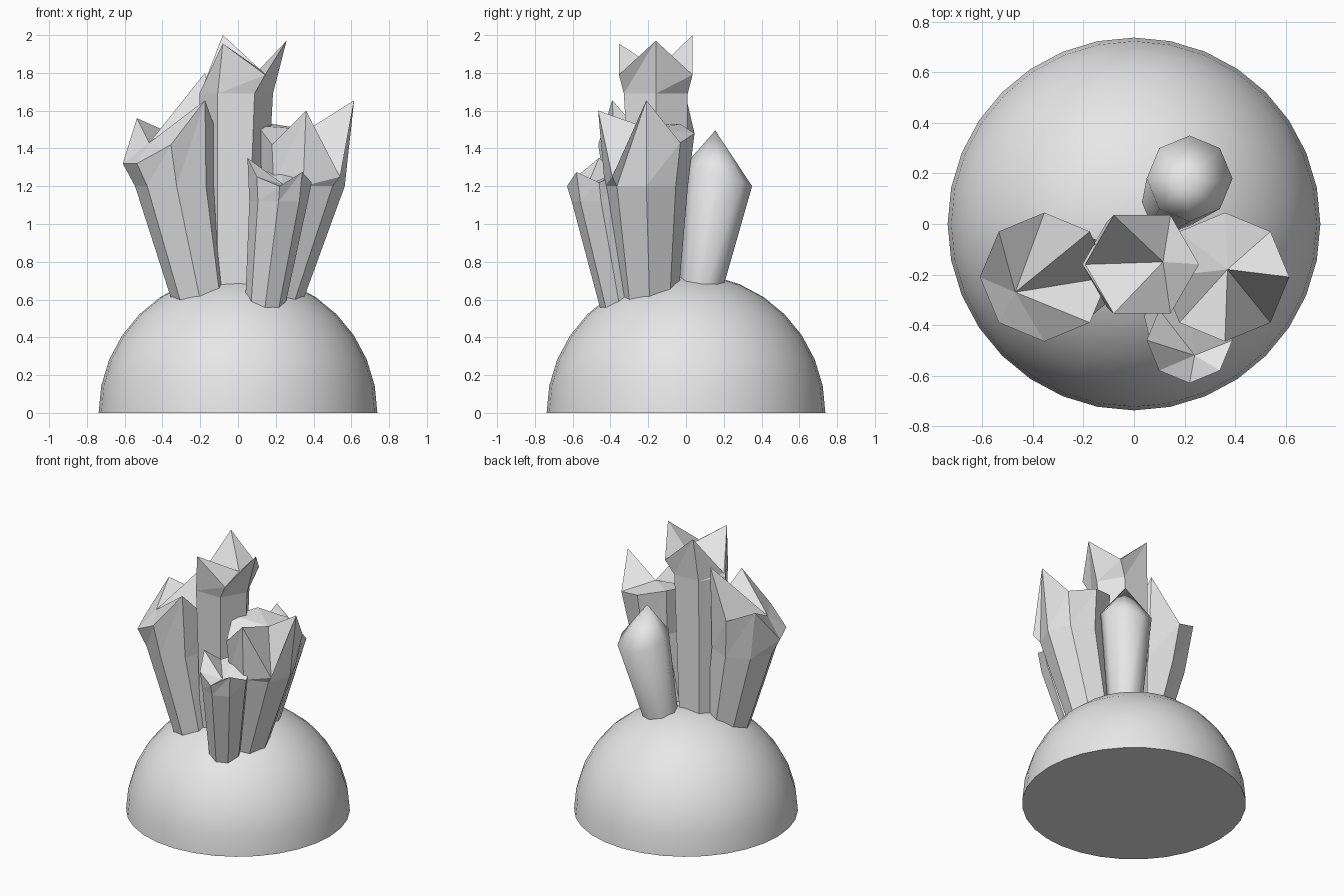
import bpy, bmesh
from math import cos, sin, tau
from mathutils import Vector

if "Cube" in bpy.data.objects:
    bpy.data.objects.remove(bpy.data.objects["Cube"])

grey = bpy.data.materials.new("pale_grey")
grey.diffuse_color = (0.8, 0.8, 0.8, 1)
grey.use_nodes = True
grey.node_tree.nodes["Principled BSDF"].inputs["Base Color"].default_value = grey.diffuse_color


def finish(name, bm, smooth):
    bmesh.ops.recalc_face_normals(bm, faces=bm.faces[:])
    for f in bm.faces:
        f.smooth = smooth and abs(f.normal.z) < 0.999
    me = bpy.data.meshes.new(name)
    bm.to_mesh(me)
    bm.free()
    me.materials.append(grey)
    ob = bpy.data.objects.new(name, me)
    bpy.context.collection.objects.link(ob)
    return ob


def crystal(name, foot, mid, rim, heights, tip, smooth=False):
    """foot / mid: (x, y, z, radius); rim: (x, y, radius) with one height per corner."""
    n = len(heights)
    bm = bmesh.new()

    def ring(x, y, r, zs):
        return [bm.verts.new((x + r * cos(tau * i / n), y + r * sin(tau * i / n), zs[i]))
                for i in range(n)]

    rings = [ring(p[0], p[1], p[3], [p[2]] * n) for p in (foot, mid) if p]
    rings.append(ring(*rim, heights))
    for a, b in zip(rings, rings[1:]):
        for i in range(n):
            j = (i + 1) % n
            q = (a[i], a[j], b[j], b[i])
            if smooth:
                bm.faces.new(q)
            else:
                bm.faces.new((q[0], q[1], q[2]))
                bm.faces.new((q[0], q[2], q[3]))
    top = bm.verts.new(tip)
    for i in range(n):
        bm.faces.new((rings[-1][i], rings[-1][(i + 1) % n], top))
    bm.faces.new(rings[0][::-1])
    return finish(name, bm, smooth)


# Rock dome: lower half of a sphere cut away and capped
bm = bmesh.new()
bmesh.ops.create_uvsphere(bm, u_segments=32, v_segments=16, radius=0.738)
cut = bmesh.ops.bisect_plane(bm, geom=bm.verts[:] + bm.edges[:] + bm.faces[:], dist=1e-4,
                             plane_co=(0, 0, 0), plane_no=(0, 0, -1), clear_outer=True)
bmesh.ops.holes_fill(bm, edges=[e for e in bm.edges if e.is_boundary], sides=0)
finish("rock_dome", bm, True)

# Tall six-sided crystal
crystal("centre_crystal", (-0.033, -0.13, 0.5, 0.155), (-0.01, -0.16, 1.69, 0.195),
        (0.032, -0.16, 0.225), [1.97, 1.79, 2.0, 1.71, 1.955, 1.79], (0.115, -0.15, 1.82))

# Eight-sided crystals leaning outwards, with jagged crowns
crystal("left_crystal", (-0.18, -0.19, 0.5, 0.14), (-0.325, -0.21, 1.2, 0.22),
        (-0.355, -0.21, 0.255), [1.45, 1.8, 1.48, 1.56, 1.32, 1.32, 1.42, 1.655],
        (-0.47, -0.27, 1.43))
crystal("right_crystal", (0.17, -0.19, 0.5, 0.14), (0.345, -0.21, 1.2, 0.22),
        (0.36, -0.21, 0.255), [1.655, 1.43, 1.48, 1.53, 1.52, 1.42, 1.6, 1.25],
        (0.37, -0.18, 1.5))
crystal("front_crystal", (0.135, -0.34, 0.5, 0.1), (0.215, -0.45, 1.12, 0.155),
        (0.22, -0.46, 0.17), [1.22, 1.27, 1.3, 1.25, 1.35, 1.25, 1.2, 1.275],
        (0.24, -0.52, 1.21))

# Smooth pointed crystal at the back
crystal("back_crystal", (0.125, 0.05, 0.5, 0.1), None,
        (0.22, 0.18, 0.17), [1.25, 1.22, 1.2, 1.24, 1.29, 1.31, 1.33, 1.29],
        (0.205, 0.155, 1.495), smooth=True)
